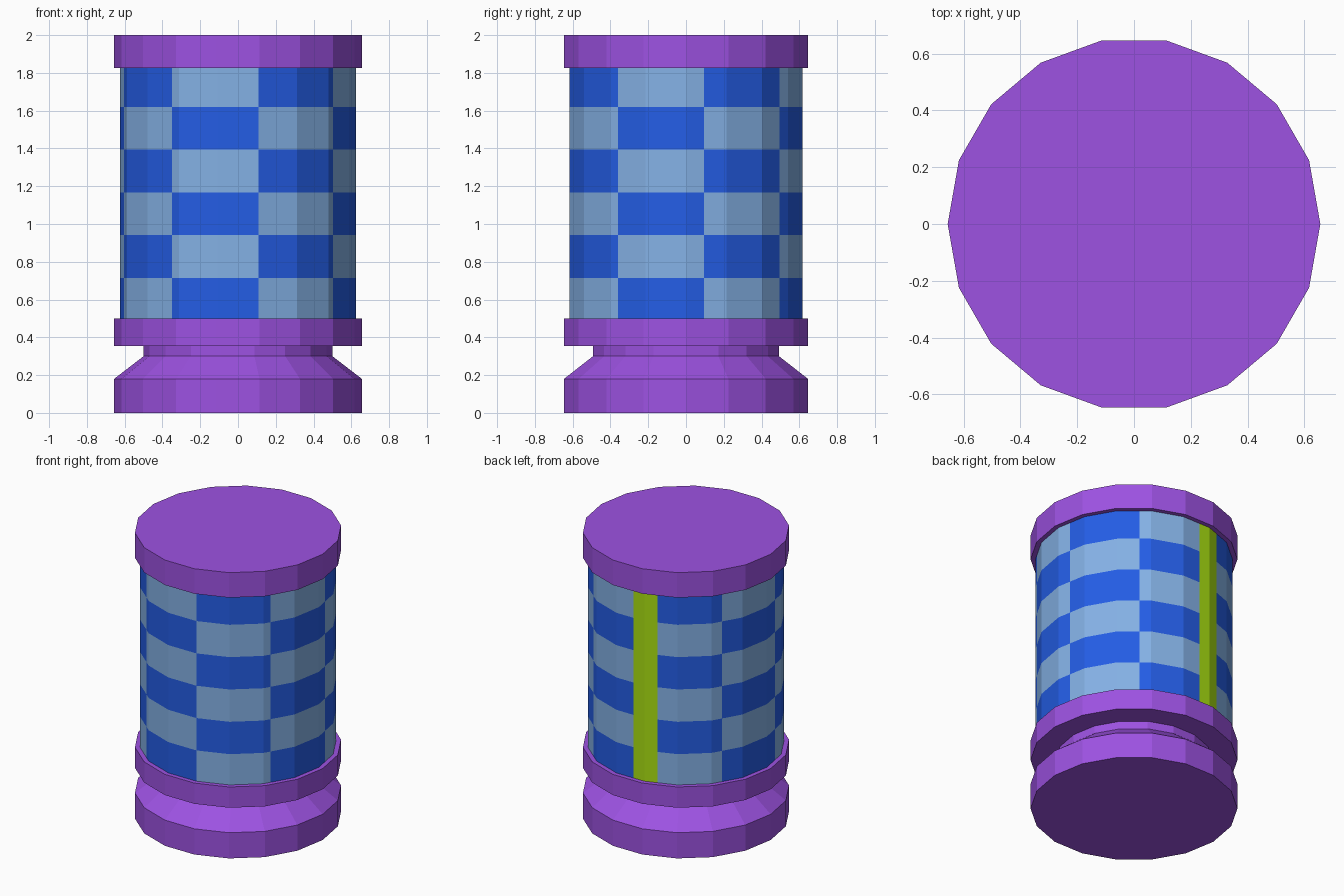
import bpy, bmesh, math

if "Cube" in bpy.data.objects:
    bpy.data.objects.remove(bpy.data.objects["Cube"])

SIDES = 18


def material(name, r, g, b):
    lin = [c / 255 / 12.92 if c / 255 <= 0.04045 else ((c / 255 + 0.055) / 1.055) ** 2.4
           for c in (r, g, b)]
    m = bpy.data.materials.new(name)
    m.diffuse_color = (*lin, 1)
    m.use_nodes = True
    m.node_tree.nodes["Principled BSDF"].inputs["Base Color"].default_value = m.diffuse_color
    return m


purple = material("purple", 157, 82, 226)
blue = material("blue", 36, 93, 229)
light = material("light blue", 132, 177, 229)
green = material("green", 168, 222, 18)


def ring_point(t, r):
    """Point on the 18-sided outline; t counts sides, fractions lie on the flat side."""
    i = math.floor(t)
    f = t - i
    a, b = (math.radians(20 * k) for k in (i, i + 1))
    return (r * (math.cos(a) * (1 - f) + math.cos(b) * f),
            r * (math.sin(a) * (1 - f) + math.sin(b) * f))


def lathe(name, profile, mats, stations=range(SIDES), caps=True, rule=None):
    stations = list(stations)
    n = len(stations)
    bm = bmesh.new()
    rings = [[bm.verts.new((*ring_point(t, r), z)) for t in stations] for r, z in profile]
    for j in range(len(rings) - 1):
        for i in range(n):
            k = (i + 1) % n
            f = bm.faces.new((rings[j][i], rings[j][k], rings[j + 1][k], rings[j + 1][i]))
            if rule:
                end = stations[k] if k else stations[0] + SIDES
                f.material_index = rule((stations[i] + end) / 2,
                                        (profile[j][1] + profile[j + 1][1]) / 2)
    if caps:
        bm.faces.new(rings[0][::-1])
        bm.faces.new(rings[-1])
    me = bpy.data.meshes.new(name)
    bm.to_mesh(me)
    bm.free()
    for m in mats:
        me.materials.append(m)
    ob = bpy.data.objects.new(name, me)
    bpy.context.collection.objects.link(ob)
    return ob


# Foot with sloped shoulder and neck, collar ring, and lid
lathe("foot", [(.656, 0), (.656, .18), (.5, .3), (.5, .355)], [purple])
lathe("collar", [(.656, .355), (.656, .5)], [purple])
lathe("lid", [(.656, 1.825), (.656, 2)], [purple])

# Checkered body: columns counted from the side edge at 280 degrees, rows from mid height
COL, START = 2.222, 14
ROW, MID = .2263, 1.168
SEAM = (4.61, 5.40)          # green strip over the seam at the back


def checker(t, z):
    t %= SIDES
    if SEAM[0] < t < SEAM[1]:
        return 2
    d = t - START if t > 5 else t + SIDES - START
    c = math.floor(d / COL)
    r = math.floor((z - MID) / ROW) + 3
    return 0 if (c + r) % 2 else 1


cuts = {round((START + COL * k) % SIDES, 4) for k in range(-3, 4)}
stations = sorted(set(range(SIDES)) | cuts | set(SEAM))
heights = [.5] + [MID + ROW * k for k in range(-2, 3)] + [1.825]
lathe("checkered_body", [(.625, z) for z in heights], [blue, light, green],
      stations, caps=False, rule=checker)
